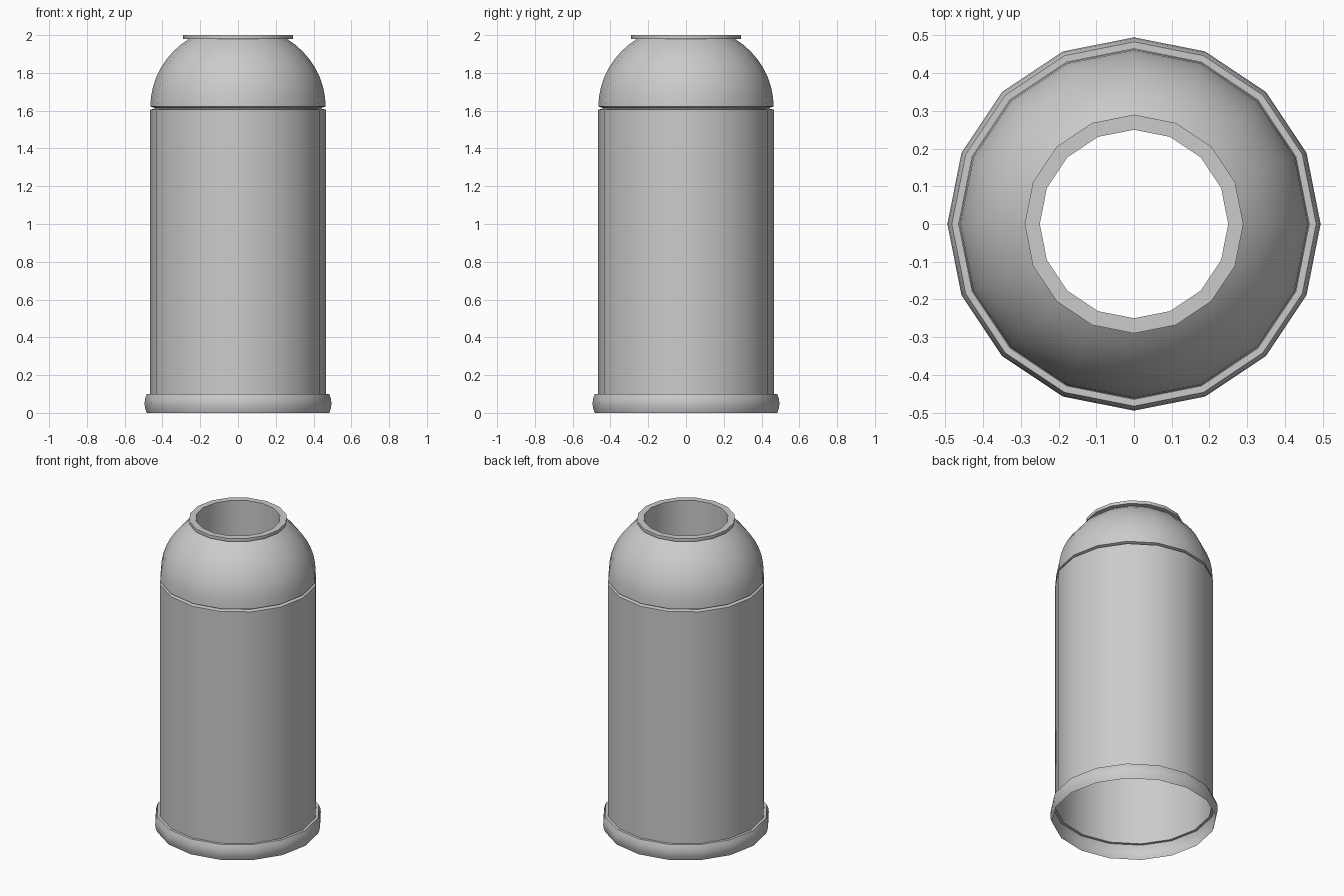
import bpy, bmesh, math

if "Cube" in bpy.data.objects:
    bpy.data.objects.remove(bpy.data.objects["Cube"])

SIDES = 16


def lathe(name, profile):
    """Revolve an open (radius, z) profile around z."""
    bm = bmesh.new()
    rings = [[bm.verts.new((r * math.cos(2 * math.pi * i / SIDES),
                            r * math.sin(2 * math.pi * i / SIDES), z))
              for i in range(SIDES)] for r, z in profile]
    for a, b in zip(rings, rings[1:]):
        for i in range(SIDES):
            j = (i + 1) % SIDES
            bm.faces.new((a[i], a[j], b[j], b[i]))
    me = bpy.data.meshes.new(name)
    bm.to_mesh(me)
    bm.free()
    ob = bpy.data.objects.new(name, me)
    bpy.context.collection.objects.link(ob)
    bpy.ops.object.select_all(action='DESELECT')
    ob.select_set(True)
    bpy.context.view_layer.objects.active = ob
    bpy.ops.object.shade_smooth_by_angle(angle=math.radians(32))
    return ob


# Bulged base band, open underneath
lathe("base_band", [(0.483, 0), (0.492, 0.025), (0.495, 0.05),
                    (0.492, 0.075), (0.483, 0.10), (0.466, 0.10)])

# Straight body with the shallow groove at its top
lathe("body", [(0.466, 0.10), (0.466, 1.605), (0.442, 1.61),
               (0.442, 1.615), (0.464, 1.622)])

# Rounded shoulder
R, Z0 = 0.464, 1.622
end = math.acos(0.26 / R)
H = (1.98 - Z0) / math.sin(end)
lathe("shoulder", [(R * math.cos(end * k / 8), Z0 + H * math.sin(end * k / 8))
                   for k in range(9)])

# Rim around the opening, with its inner throat
lathe("rim", [(0.26, 1.98), (0.29, 1.98), (0.29, 2.0),
              (0.25, 2.0), (0.25, 1.65)])
